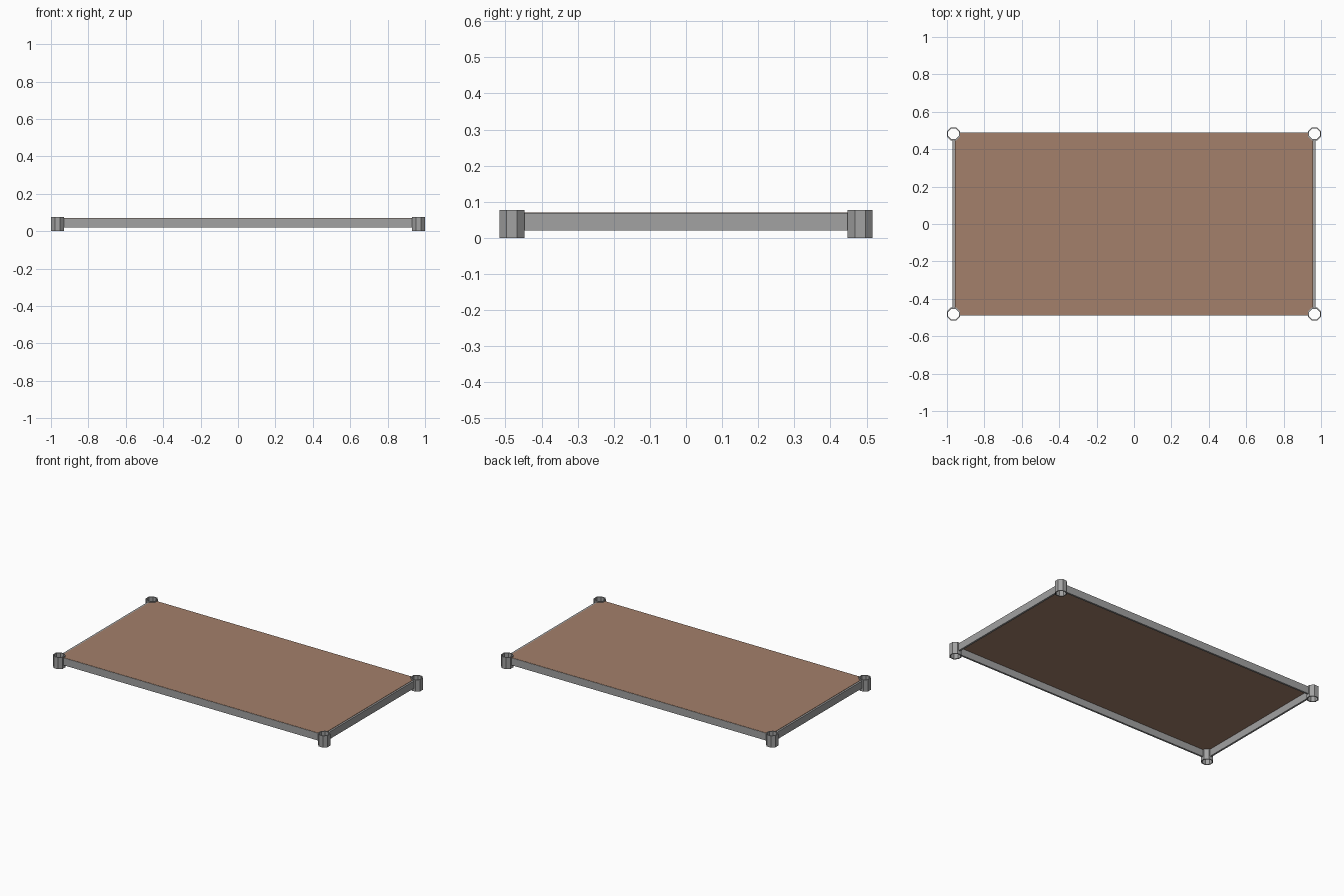
import bpy
import math

if "Cube" in bpy.data.objects:
    bpy.data.objects.remove(bpy.data.objects["Cube"])


def make_material(name, rgb):
    mat = bpy.data.materials.new(name)
    mat.use_nodes = True
    mat.diffuse_color = (*rgb, 1)
    mat.node_tree.nodes["Principled BSDF"].inputs["Base Color"].default_value = (*rgb, 1)
    return mat


def add_mesh(name, verts, faces, mat):
    mesh = bpy.data.meshes.new(name)
    mesh.from_pydata(verts, [], faces)
    mesh.materials.append(mat)
    obj = bpy.data.objects.new(name, mesh)
    bpy.context.collection.objects.link(obj)
    return obj


def add_prism(name, outline, bottom, top, mat):
    n = len(outline)
    verts = [(x, y, z) for z in (bottom, top) for x, y in outline]
    faces = [tuple(reversed(range(n))), tuple(range(n, 2 * n))]
    faces += [(i, (i + 1) % n, (i + 1) % n + n, i + n) for i in range(n)]
    return add_mesh(name, verts, faces, mat)


def add_rail(name, cx, cy, half_x, half_y):
    outline = [(cx + sx * half_x, cy + sy * half_y)
               for sx, sy in ((-1, -1), (1, -1), (1, 1), (-1, 1))]
    add_prism(name, outline, 0.021, 0.069, steel)


def add_tube(name, cx, cy):
    # Octagonal ring section swept round its axis, open through the middle
    section = [(outer_r, 0), (outer_r, tube_height), (inner_r, tube_height), (inner_r, 0)]
    verts, faces = [], []
    for i in range(SIDES):
        a = math.tau * (i + 0.5) / SIDES
        verts += [(cx + r * math.cos(a), cy + r * math.sin(a), z) for r, z in section]
        j = (i + 1) % SIDES
        faces += [(4 * i + k, 4 * j + k, 4 * j + (k + 1) % 4, 4 * i + (k + 1) % 4)
                  for k in range(4)]
    add_mesh(name, verts, faces, steel)


steel = make_material("grey steel", (0.36, 0.36, 0.36))
wood = make_material("brown board", (0.37, 0.215, 0.145))

SIDES = 8
post_x, post_y = 0.965, 0.482
tube_height = 0.077
outer_r = 0.035 / math.cos(math.pi / SIDES)
inner_r = outer_r - 0.007

# Corner sleeves
for sx, side in ((-1, "right"), (1, "left")):
    for sy, end in ((-1, "front"), (1, "back")):
        add_tube(f"{end}_{side}_sleeve", sx * post_x, sy * post_y)

# Rails between the sleeves
for s, end, side in ((-1, "front", "right"), (1, "back", "left")):
    add_rail(f"{end}_rail", 0, s * post_y, post_x - 0.033, 0.006)
    add_rail(f"{side}_rail", s * post_x, 0, 0.006, post_y - 0.033)

# Thin shelf board, notched to clear the sleeves
bx, by, nx, ny = 0.958, 0.486, 0.932, 0.449
corner = [(bx, ny), (0.947, 0.449), (0.932, 0.464), (nx, by)]
board = []
for sx, sy in ((1, 1), (-1, 1), (-1, -1), (1, -1)):
    points = [(sx * x, sy * y) for x, y in corner]
    board += points if sx * sy > 0 else points[::-1]
add_prism("shelf_board", board, 0.067, 0.0705, wood)
